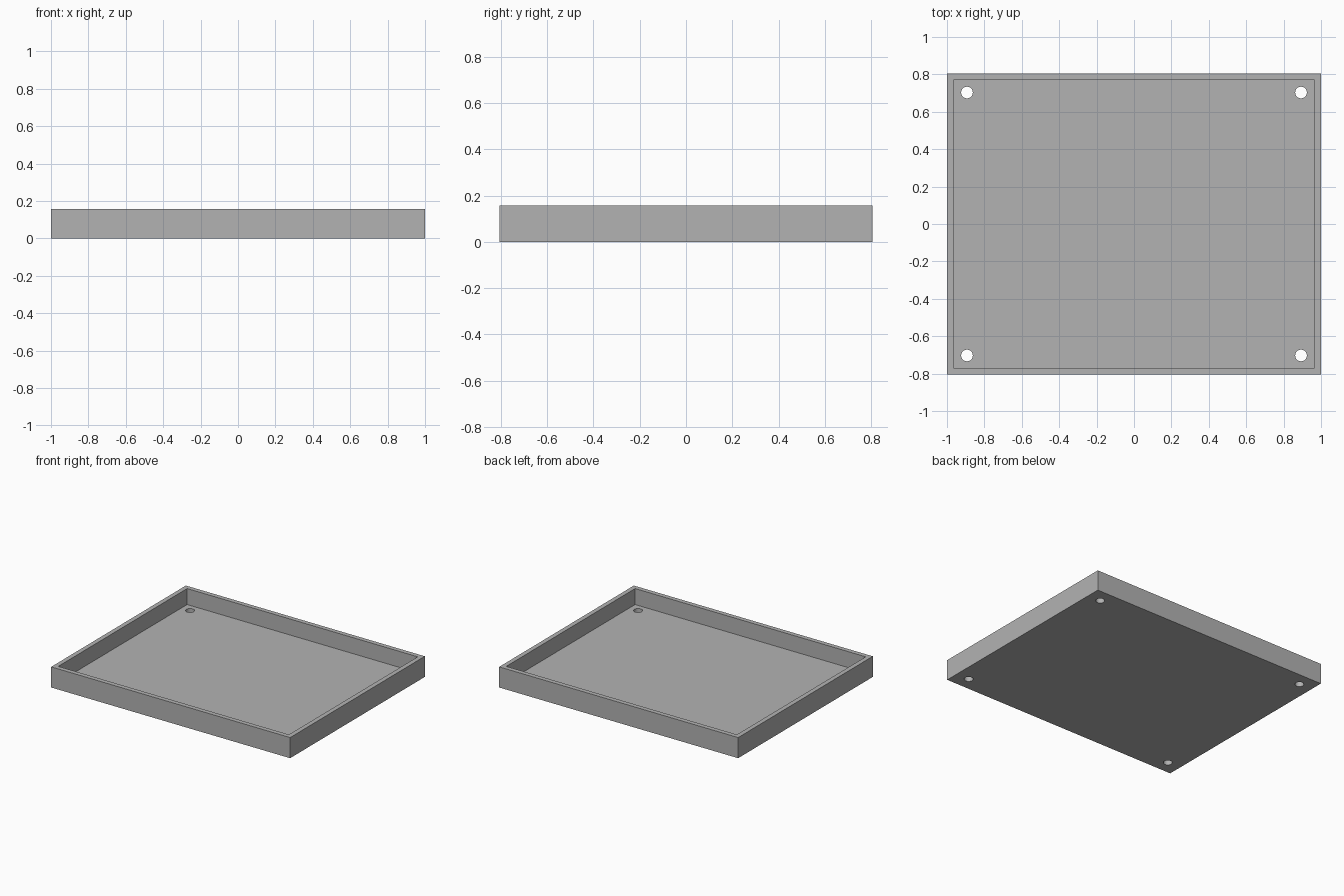
import bpy

if "Cube" in bpy.data.objects:
    bpy.data.objects.remove(bpy.data.objects["Cube"], do_unlink=True)

LENGTH, WIDTH, HEIGHT = 2.0, 1.61, 0.156
WALL, FLOOR = 0.035, 0.035
HOLE_X, HOLE_Y, HOLE_RADIUS = 0.893, 0.703, 0.031


def box(name, size, bottom):
    bpy.ops.mesh.primitive_cube_add(size=1, location=(0, 0, bottom + size[2] / 2))
    obj = bpy.context.object
    obj.name = name
    obj.scale = size
    bpy.ops.object.transform_apply(location=True, rotation=False, scale=True)
    return obj


def cut(target, cutter):
    """Subtract the cutter from the target, then discard it."""
    cutter.hide_render = True
    bpy.context.view_layer.objects.active = target
    mod = target.modifiers.new("cut", "BOOLEAN")
    mod.operation = "DIFFERENCE"
    mod.solver = "EXACT"
    mod.object = cutter
    bpy.ops.object.modifier_apply(modifier=mod.name)
    bpy.data.objects.remove(cutter, do_unlink=True)


# Tray body
tray = box("tray", (LENGTH, WIDTH, HEIGHT), 0)

# Open recess inside the walls
cut(tray, box("recess_cutter", (LENGTH - 2 * WALL, WIDTH - 2 * WALL, HEIGHT), FLOOR))

# Screw hole through the floor at each corner
for sx in (-1, 1):
    for sy in (-1, 1):
        bpy.ops.mesh.primitive_cylinder_add(
            vertices=48, radius=HOLE_RADIUS, depth=4 * FLOOR,
            location=(sx * HOLE_X, sy * HOLE_Y, FLOOR / 2))
        cut(tray, bpy.context.object)

# Plain grey material
grey = bpy.data.materials.new("grey")
grey.use_nodes = True
colour = (0.45, 0.45, 0.45, 1)
grey.diffuse_color = colour
grey.node_tree.nodes["Principled BSDF"].inputs["Base Color"].default_value = colour
tray.data.materials.clear()
tray.data.materials.append(grey)

# Smooth hole walls, crisp edges elsewhere
bpy.ops.object.select_all(action="DESELECT")
tray.select_set(True)
bpy.context.view_layer.objects.active = tray
bpy.ops.object.shade_smooth_by_angle()
